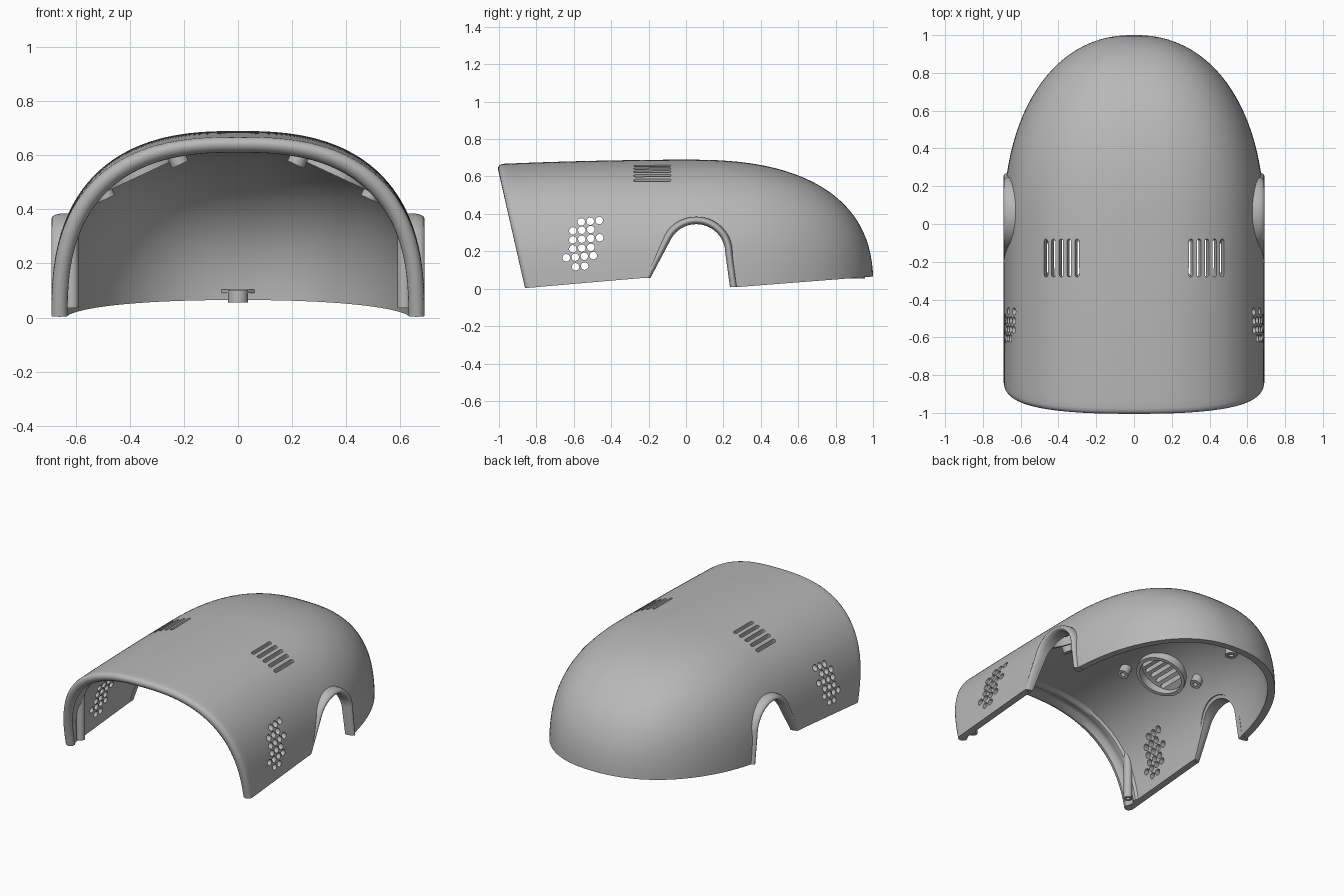
import bpy, bmesh
from math import sin, cos, pi, asin, radians
from mathutils import Vector, Matrix

if "Cube" in bpy.data.objects:
    bpy.data.objects.remove(bpy.data.objects["Cube"])

grey = bpy.data.materials.new("matte grey")
grey.use_nodes = True
grey.diffuse_color = (0.48, 0.48, 0.48, 1)
grey.node_tree.nodes["Principled BSDF"].inputs["Base Color"].default_value = (0.48, 0.48, 0.48, 1)

# half width, curve exponents (section, side profile, plan), wall thickness
W, ARCH, DOME, PLAN, WALL = 0.69, 2.6, 2.5, 2.2, 0.045


def finish(name, bm):
    bmesh.ops.remove_doubles(bm, verts=bm.verts, dist=1e-5)
    bmesh.ops.recalc_face_normals(bm, faces=bm.faces)
    mesh = bpy.data.meshes.new(name)
    bm.to_mesh(mesh)
    bm.free()
    mesh.materials.append(grey)
    obj = bpy.data.objects.new(name, mesh)
    bpy.context.collection.objects.link(obj)
    return obj


def smooth(obj, angle=35):
    bpy.ops.object.select_all(action='DESELECT')
    obj.select_set(True)
    bpy.context.view_layer.objects.active = obj
    bpy.ops.object.shade_smooth_by_angle(angle=radians(angle))


def loft(bm, rings, loop=False):
    """Skin closed rings; cap the ends, or join last to first."""
    vs = [[bm.verts.new(p) for p in ring] for ring in rings]
    n = len(vs[0])
    for a, b in list(zip(vs, vs[1:])) + ([(vs[-1], vs[0])] if loop else []):
        for i in range(n):
            j = (i + 1) % n
            bm.faces.new((a[i], a[j], b[j], b[i]))
    if not loop:
        bm.faces.new(vs[0])
        bm.faces.new(vs[-1])


def tube(name, matrix, outer, inner, lo, hi, n=40):
    bm = bmesh.new()
    loft(bm, [[matrix @ Vector((r * cos(2 * pi * i / n), r * sin(2 * pi * i / n), z))
               for i in range(n)]
              for r, z in ((outer, lo), (outer, hi), (inner, hi), (inner, lo))], True)
    smooth(finish(name, bm))


# ---- Shell: arched sections, closed dome at the back, rounded lip at the front
def crown(p):
    return W * (1 - p ** DOME) ** (1 / DOME) if p > 0 else W - 0.032 * p * p


def side(p):
    return W * (1 - p ** PLAN) ** (1 / PLAN) if p > 0 else W


def half_width(y, z):
    return side(y) * (1 - (z / crown(y)) ** ARCH) ** (1 / ARCH)


def base(p):
    if p < -0.2:
        return 0.003 + 0.057 * max(0, p + 0.86) / 0.66
    if p < 0.25:
        return 0.06 - 0.053 * (p + 0.2) / 0.45
    return 0.007 + 0.058 * (p - 0.25) / 0.75


def section(p, inset, n=72):
    z0, k, length = base(p), 1 - inset / W, 1.0015 - inset
    e = p * (1 - (0.065 / (W * k)) ** DOME) ** (1 / DOME) if p > 0 else p
    h, w = crown(e) * k, side(e) * k
    a0 = pi / 2 if p == 1 else asin(min(1, (z0 / h) ** (ARCH / 2)))
    lean = -0.15 * max(0, -p - 0.2) / 0.66
    pts = []
    for i in range(n + 1):
        a = a0 + (pi - 2 * a0) * i / n
        c = cos(a)
        x = w * abs(c) ** (2 / ARCH) * (1 if c > 0 else -1)
        z = h * sin(a) ** (2 / ARCH)
        pts.append(Vector((x, (e * length if p > 0 else e) + lean * z / 0.66, z)))
    if p == 1:
        pts = [Vector((0, e * length, z0))] * (n + 1)
    return pts


stations = [sin(pi / 2 * (1 - i / 28)) for i in range(28)] + [-0.06 * i for i in range(13)]
stations += [-0.725, -0.74, -0.76, -0.775, -0.8, -0.83]
ribs = {-0.74: 0.056, -0.76: 0.056, -0.83: 0.06}
rows = [(p, 0) for p in stations]
rows += [(-0.83 - 0.03 * sin(pi * i / 8), 0.03 - 0.03 * cos(pi * i / 8)) for i in range(1, 8)]
rows += [(p, ribs.get(p, WALL)) for p in reversed(stations)]

bm = bmesh.new()
grid = [[bm.verts.new(v) for v in section(*row)] for row in rows]
for a, b in zip(grid, grid[1:]):
    for i in range(len(a) - 1):
        bm.faces.new((a[i], a[i + 1], b[i + 1], b[i]))
for i in range(len(grid) // 2):
    a, b = grid[i], grid[i + 1]
    c, d = grid[-2 - i], grid[-1 - i]
    for end in (0, -1):
        corners = list(dict.fromkeys((a[end], b[end], c[end], d[end])))
        bm.faces.new(corners)
shell = finish("shell", bm)


# ---- Side arch outline, offset outward by d, as (y, z)
def arch(d):
    r = 0.155 + d
    arc = [(0.055 + r * cos(radians(t)), 0.19 + r * sin(radians(t))) for t in range(155, -1, -5)]
    return [(-0.19 - d, 0.058)] + arc + [(0.235 + d, 0.008)]


# ---- Cutter: side arches, round side holes and top slots
bm = bmesh.new()
opening = [(-0.27, -0.1)] + arch(0.02) + [(0.265, -0.1)]
loft(bm, [[(x, y, z) for y, z in opening] for x in (-1, 1)])
hole_rows = ((-0.56, 3), (-0.605, 3), (-0.605, 4), (-0.605, 3), (-0.64, 4), (-0.59, 2))
for r, (start, count) in enumerate(hole_rows):
    for k in range(count):
        y, z = start + 0.048 * k, 0.357 - 0.048 * r + 0.004 * k
        loft(bm, [[(x, y + 0.02 * cos(pi * i / 10), z + 0.02 * sin(pi * i / 10))
                   for i in range(20)] for x in (-1, 1)])
for s in (1, -1):
    for k in range(5):
        cx = s * (0.29 + 0.047 * k)
        outline = []
        for i in range(18):
            t = pi * (i if i < 9 else i - 1) / 8
            end = 0.088 if i < 9 else -0.088
            outline.append((cx + 0.012 * cos(t), -0.18 + end + 0.012 * sin(t)))
        # slots lean outward with the roof
        loft(bm, [[(x + s * 0.3 * (z - 0.62), y, z) for x, y in outline] for z in (0.45, 0.85)])
cutter = finish("opening_cutter", bm)
cutter.hide_render = True
cut = shell.modifiers.new("openings", 'BOOLEAN')
cut.operation, cut.solver, cut.object = 'DIFFERENCE', 'EXACT', cutter
bpy.context.view_layer.objects.active = shell
bpy.ops.object.modifier_apply(modifier=cut.name)
bpy.data.objects.remove(cutter)
smooth(shell)

# ---- Mirrored parts
lip = ((0, None), (0, 0.655), (0.005, 0.676), (0.012, 0.687), (0.02, 0.69),
       (0.028, 0.687), (0.035, 0.676), (0.04, 0.655), (0.04, None))
for s, label in ((1, "left"), (-1, "right")):
    # raised lip around the side arch
    bm = bmesh.new()
    outlines = [(arch(d), x) for d, x in lip]
    loft(bm, [[(s * (half_width(*pts[i]) - WALL if x is None else x), *pts[i])
               for pts, x in outlines] for i in range(len(arch(0)))])
    smooth(finish(label + "_arch_lip", bm), 50)

    # speaker ring and screw bosses under the slots
    seat = Matrix.Translation((s * 0.36, -0.18, 0.525)) @ Matrix.Rotation(s * radians(25), 4, 'Y')
    tube(label + "_vent_ring", seat, 0.155, 0.133, 0, 0.06, 64)
    for k, word in ((1, "outer"), (-1, "inner")):
        spot = seat @ Matrix.Translation((s * k * 0.15, k * 0.18, 0))
        tube(f"{label}_{word}_boss", spot, 0.034, 0.014, -0.025, 0.048 if k > 0 else 0.07)

    # screw post behind the front lip
    tube(label + "_front_post", Matrix.Translation((s * 0.615, -0.79, 0)), 0.026, 0.012, 0.035, 0.34)

# ---- Screw boss and flange inside the back rim
tube("back_boss", Matrix.Translation((0, 0.92, 0)), 0.037, 0.015, 0.055, 0.1)
bm = bmesh.new()
loft(bm, [[(x, y, z) for x, y in ((-0.065, 0.955), (-0.035, 0.92), (0.035, 0.92), (0.065, 0.955))]
          for z in (0.09, 0.104)])
finish("back_flange", bm)
